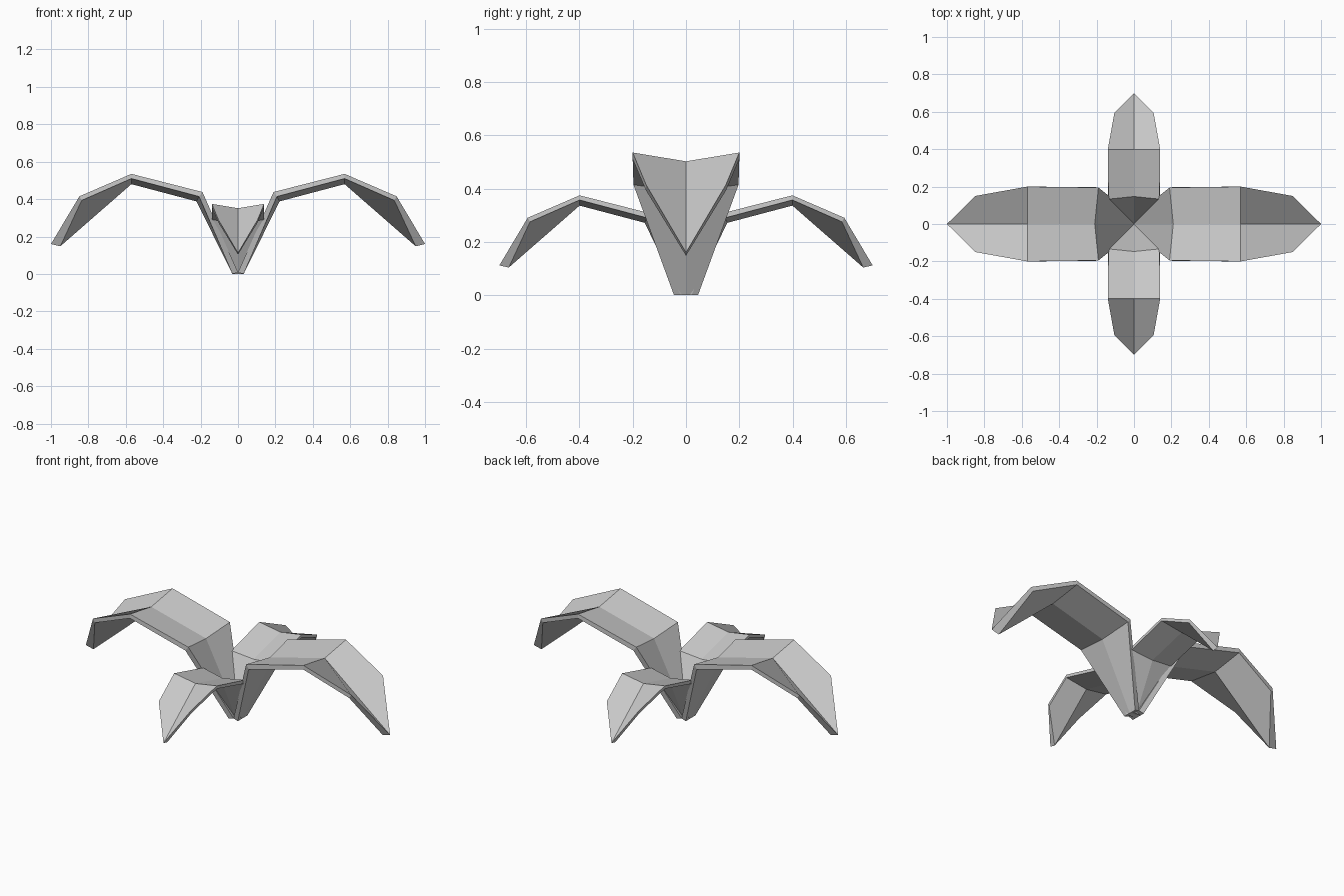
import bpy, bmesh, math

if "Cube" in bpy.data.objects:
    bpy.data.objects.remove(bpy.data.objects["Cube"])

# Leaf pointing along +x, half of it (y >= 0): crease line and outer edge,
# each with an upper and a lower layer
crease_top = [(0, 0, .008), (.21, 0, .41), (.57, 0, .502), (1, 0, .16)]
crease_low = [(.03, 0, 0), (.222, 0, .388), (.57, 0, .48), (.95, 0, .148)]
edge_top = [(0, .042, .008), (.19, .195, .438), (.57, .2, .535), (.848, .15, .415)]
edge_low = [(.03, .045, 0), (.208, .197, .414), (.57, .2, .51), (.836, .15, .393)]


def make_leaf_mesh():
    bm = bmesh.new()
    ct, cl, et, el = [[bm.verts.new(p) for p in row]
                      for row in (crease_top, crease_low, edge_top, edge_low)]
    # root and middle panels
    for i in range(2):
        bm.faces.new((ct[i], ct[i + 1], et[i + 1], et[i]))
        bm.faces.new((cl[i], el[i], el[i + 1], cl[i + 1]))
    # tip panels, folded from the crease to the shoulder
    bm.faces.new((ct[2], ct[3], et[3], et[2]))
    bm.faces.new((cl[2], el[2], el[3], cl[3]))
    # rim along the outer edge, tip and root
    top = [ct[0]] + et + [ct[3]]
    low = [cl[0]] + el + [cl[3]]
    for i in range(len(top) - 1):
        bm.faces.new((top[i], top[i + 1], low[i + 1], low[i]))
    # other half of the leaf
    copy = bmesh.ops.duplicate(bm, geom=bm.verts[:] + bm.edges[:] + bm.faces[:])["geom"]
    for v in copy:
        if isinstance(v, bmesh.types.BMVert):
            v.co.y *= -1
    bmesh.ops.remove_doubles(bm, verts=bm.verts[:], dist=.0005)
    bmesh.ops.recalc_face_normals(bm, faces=bm.faces[:])
    mesh = bpy.data.meshes.new("leaf")
    bm.to_mesh(mesh)
    bm.free()
    return mesh


# Two long leaves sideways, two short ones front and back
leaf = make_leaf_mesh()
for name, angle, size in (("long_leaf_right", 0, 1), ("short_leaf_back", 90, .7),
                          ("long_leaf_left", 180, 1), ("short_leaf_front", 270, .7)):
    ob = bpy.data.objects.new(name, leaf)
    ob.rotation_euler.z = math.radians(angle)
    ob.scale = (size, size, size)
    bpy.context.collection.objects.link(ob)
